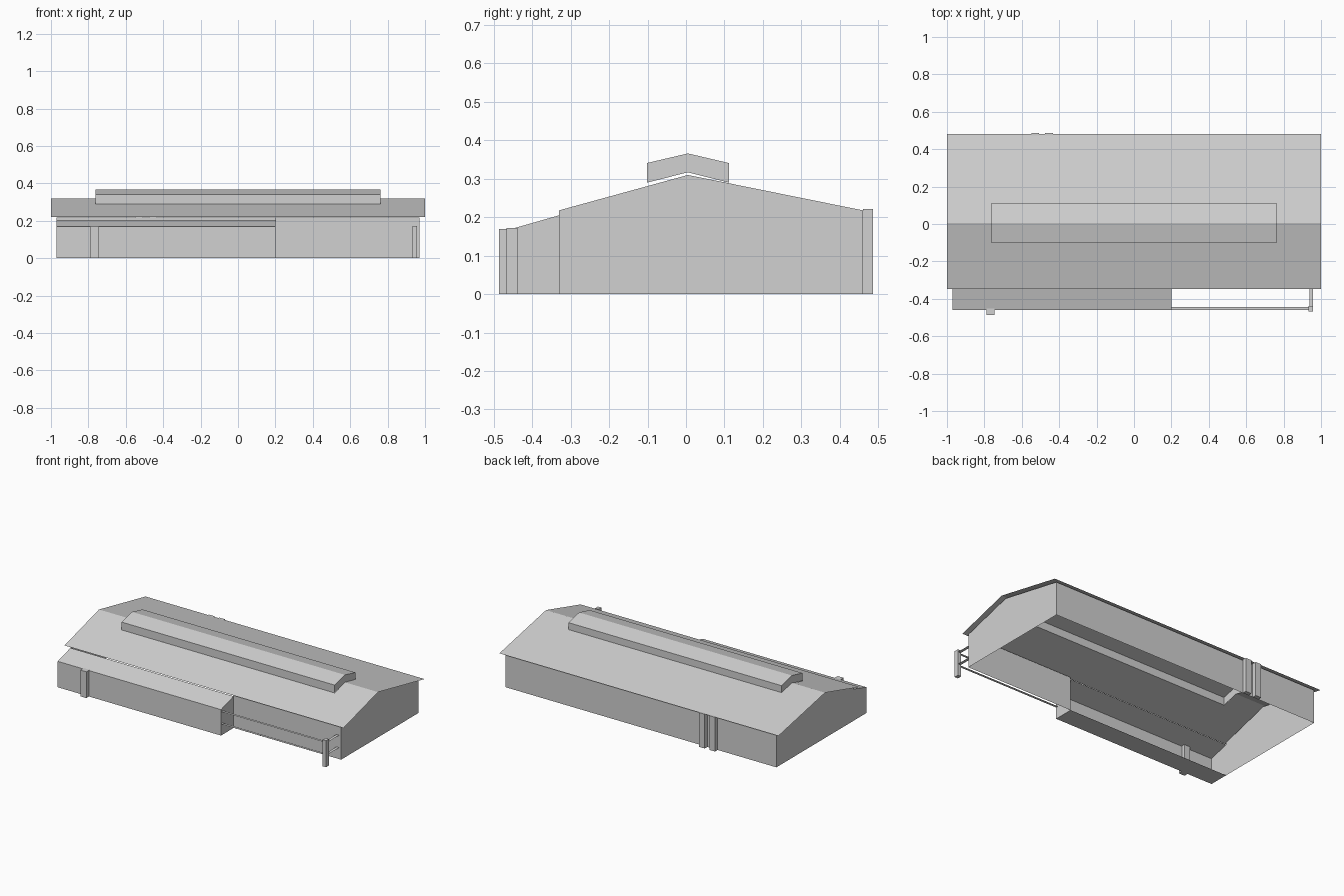
import bpy
import bmesh

cube = bpy.data.objects.get("Cube")
if cube:
    bpy.data.objects.remove(cube, do_unlink=True)

# Single plain finish
grey = bpy.data.materials.new("light_grey")
grey.use_nodes = True
colour = (0.64, 0.64, 0.64, 1)
grey.diffuse_color = colour
grey.node_tree.nodes["Principled BSDF"].inputs["Base Color"].default_value = colour


def build(name, polygons):
    """Object made of flat polygons, welded where they meet."""
    bm = bmesh.new()
    for poly in polygons:
        bm.faces.new([bm.verts.new(p) for p in poly])
    bmesh.ops.remove_doubles(bm, verts=bm.verts, dist=0.0001)
    bmesh.ops.recalc_face_normals(bm, faces=bm.faces)
    mesh = bpy.data.meshes.new(name)
    bm.to_mesh(mesh)
    bm.free()
    mesh.materials.append(grey)
    obj = bpy.data.objects.new(name, mesh)
    bpy.context.collection.objects.link(obj)
    return obj


def strip(x0, x1, a, b):
    """Sheet spanning x0..x1 between two (y, z) points."""
    return [(x0, *a), (x1, *a), (x1, *b), (x0, *b)]


def panel(x, profile):
    """Flat end panel from a (y, z) profile."""
    return [(x, y, z) for y, z in profile]


def box(name, x, y, z):
    front = [(y[0], z[0]), (y[1], z[0]), (y[1], z[1]), (y[0], z[1])]
    sides = [strip(*x, front[i], front[(i + 1) % 4]) for i in range(4)]
    return build(name, [panel(x[0], front), panel(x[1], front)] + sides)


# Main dimensions
END = 0.97          # gable position
STEP = 0.20         # right end of the side bay
FRONT, BACK, BAY = -0.33, 0.46, -0.46
RIDGE = 0.005
WALL_TOP, BAY_TOP, BAY_HIGH = 0.218, 0.168, 0.205

# Main walls, open underneath and open to the side bay
gable = [(FRONT, 0), (BACK, 0), (BACK, WALL_TOP), (RIDGE, 0.31), (FRONT, WALL_TOP)]
build("main_walls", [
    panel(-END, gable), panel(END, gable),
    strip(-END, END, (BACK, 0), (BACK, WALL_TOP)),
    strip(STEP, END, (FRONT, 0), (FRONT, WALL_TOP)),
])

# Side bay with floor and sloping roof
bay = [(BAY, 0), (FRONT, 0), (FRONT, BAY_HIGH), (BAY, BAY_TOP)]
build("side_bay", [
    panel(-END, bay), panel(STEP, bay),
    strip(-END, STEP, bay[0], bay[1]),
    strip(-END, STEP, bay[2], bay[3]),
    strip(-END, STEP, bay[3], bay[0]),
])

# Thin roof sheets with a slot below the ridge vent
VENT = 0.763
apex = (RIDGE, 0.318)
roof = []
for eave, edge in (((-0.348, 0.22), -0.10), ((0.482, 0.22), 0.11)):
    t = (edge - RIDGE) / (eave[0] - RIDGE)
    slot = (edge, apex[1] + t * (eave[1] - apex[1]))
    roof.append(strip(-1, 1, eave, slot))
    roof.append(strip(-1, -VENT, slot, apex))
    roof.append(strip(VENT, 1, slot, apex))
build("roof", roof)

# Ridge vent, open at the bottom
vent = [(-0.102, 0.29), (-0.102, 0.341), (RIDGE, 0.366),
        (0.112, 0.341), (0.112, 0.29), (RIDGE, 0.317)]
build("ridge_vent", [panel(-VENT, vent), panel(VENT, vent)]
      + [strip(-VENT, VENT, vent[i], vent[i + 1]) for i in range(4)])

# Wall posts
for i, x in enumerate((-0.549, -0.475)):
    box(f"back_post_{i + 1}", (x, x + 0.041), (BACK, 0.487), (0, 0.222))
box("front_post", (-0.789, -0.746), (-0.487, -0.438), (0, 0.17))

# Pen fence: corner post and flat rails
box("fence_post", (0.934, 0.958), (-0.467, -0.438), (0, 0.172))
for i, z in enumerate((0.075, 0.155)):
    build(f"fence_rail_{i + 1}", [
        strip(STEP, 0.936, (-0.46, z), (-0.443, z)),
        strip(0.937, 0.957, (-0.44, z), (FRONT, z)),
    ])
